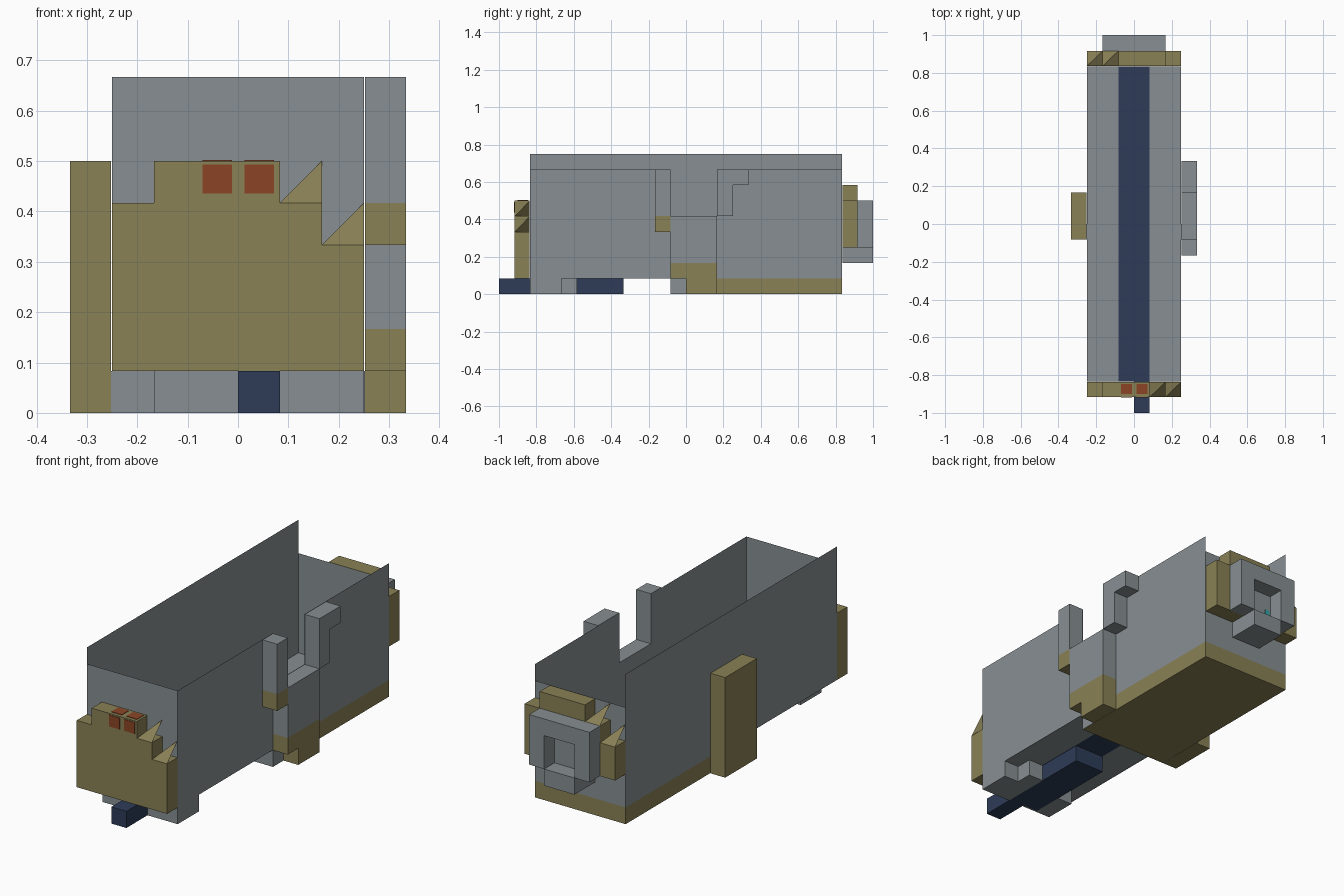
import bpy, bmesh, math

if "Cube" in bpy.data.objects:
    bpy.data.objects.remove(bpy.data.objects["Cube"])

U = 1 / 12  # the whole model sits on a grid of twelfths


def material(name, srgb):
    m = bpy.data.materials.new(name)
    lin = [((c / 255 + 0.055) / 1.055) ** 2.4 for c in srgb]
    m.diffuse_color = (*lin, 1)
    m.use_nodes = True
    m.node_tree.nodes["Principled BSDF"].inputs["Base Color"].default_value = m.diffuse_color
    return m


GRAY = material("steel gray", (135, 143, 146))
BROWN = material("olive brown", (138, 129, 86))
NAVY = material("dark navy", (46, 60, 88))
RED = material("rust red", (140, 69, 38))
TEAL = material("teal", (50, 165, 170))


def finish(name, bm, mat):
    me = bpy.data.meshes.new(name)
    bm.to_mesh(me)
    bm.free()
    me.materials.append(mat)
    ob = bpy.data.objects.new(name, me)
    bpy.context.collection.objects.link(ob)
    return ob


def add_box(bm, x0, x1, y0, y1, z0, z1):
    vs = bmesh.ops.create_cube(bm, size=1)["verts"]
    for v in vs:
        v.co.x = (x1 if v.co.x > 0 else x0) * U
        v.co.y = (y1 if v.co.y > 0 else y0) * U
        v.co.z = (z1 if v.co.z > 0 else z0) * U


def box(name, mat, *dims):
    bm = bmesh.new()
    add_box(bm, *dims)
    return finish(name, bm, mat)


def sheet(name, mat, pts):
    bm = bmesh.new()
    bm.faces.new([bm.verts.new([c * U for c in p]) for p in pts])
    return finish(name, bm, mat)


# Thin body walls: left is tallest, right has a notch
sheet("left_wall", GRAY, [(-3, 10, 1), (-3, 10, 9), (-3, -10, 9), (-3, -10, 1)])
right = [(-10, 1), (10, 1), (10, 8), (2, 8), (2, 5), (-1, 5), (-1, 8), (-10, 8)]
sheet("right_wall", GRAY, [(3, y, z) for y, z in right])
sheet("front_wall", GRAY, [(-3, -10, 1), (3, -10, 1), (3, -10, 8), (-3, -10, 8)])
sheet("back_wall", GRAY, [(3, 10, 1), (-3, 10, 1), (-3, 10, 7), (3, 10, 7)])

# Floor strips
for name, mat, x0, x1 in (("floor_left", GRAY, -3, -1), ("floor_middle", NAVY, -1, 1),
                          ("floor_right", GRAY, 1, 3)):
    sheet(name, mat, [(x0, -10, 1.03), (x1, -10, 1.03), (x1, 10, 1.03), (x0, 10, 1.03)])

# Underside: rear base plate, front stepped block, navy keel
plate = box("rear_base", BROWN, -3, 3, -1, 10, 0, 1)
plate.data.materials.append(GRAY)
for f in plate.data.polygons:
    if f.normal.y < -0.5:
        f.material_index = 1
for s, side in ((1, "right"), (-1, "left")):
    x = sorted((s * 3.0, s * 3.02))
    box("base_patch_" + side, GRAY, *x, -1, 0, 0, 1)
box("front_block_outer", GRAY, 2, 3, -10, -8, 0, 1)
box("front_block_right", GRAY, 1, 2, -10, -7, 0, 1)
box("front_block_left", GRAY, -2, -1, -10, -8, 0, 1)
box("front_block_middle", GRAY, -1, 0, -10, -9.9, 0, 1)
box("keel", NAVY, -1, 1, -9.9, -4, 0, 1)
box("keel_tip", NAVY, 0, 1, -12, -9.9, 0, 1)

# Left side post
box("left_post", BROWN, -4, -3.03, -1, 2, 0, 6)

# Right side bracket with post and hook
for name, mat, dims in (
        ("bracket_post_foot", BROWN, (-2, -1, 4, 5)),
        ("bracket_post", GRAY, (-2, -1, 5, 8)),
        ("bracket_body", GRAY, (-1, 2, 2, 5)),
        ("bracket_lower", BROWN, (-1, 2, 1, 2)),
        ("bracket_foot", BROWN, (0, 2, 0, 1)),
        ("bracket_hook_stem", GRAY, (2, 3, 5, 8)),
        ("bracket_hook_tip", GRAY, (3, 4, 7, 8))):
    box(name, mat, 3.03, 4, *dims)


# Jagged end panels: columns topped by two corner spikes
def end_panel(name, base, lift, turn):
    bm = bmesh.new()
    for x0, x1, h in ((-3, -2, 5), (-2, 1, 6), (1, 2, 5), (2, 3, 4)):
        add_box(bm, x0, x1, -11, -10.03, base, h + lift)
    for x, h in ((1, 5 + lift), (2, 4 + lift)):
        a, b, c, d = [bm.verts.new([k * U for k in p]) for p in (
            (x, -11 + 0.0, h), (x + 1, -11, h), (x + 1, -10.03, h + 1), (x, -10.03, h))]
        for f in ((a, b, c), (b, d, c), (a, c, d)):
            bm.faces.new(f)
    bmesh.ops.recalc_face_normals(bm, faces=bm.faces)
    finish(name, bm, BROWN).rotation_euler.z = turn


end_panel("front_panel", 1, 0, 0)
end_panel("back_panel", 3, 1, math.pi)

# Red square lamps on the front and top of the front panel
for i, x in enumerate((-0.84, 0.16)):
    box(f"front_lamp_{i}", RED, x, x + 0.7, -11.03, -11, 5.23, 5.92)
    box(f"top_lamp_{i}", RED, x, x + 0.7, -10.8, -10.15, 6, 6.03)

# Rear handle: two posts, a top bar and a shelf
box("handle_left", GRAY, -2, -1, 11, 12, 3, 6)
box("handle_right", GRAY, 1, 2, 11, 12, 3, 6)
box("handle_top", GRAY, -1, 1, 11, 12, 5, 6)
box("handle_shelf", GRAY, -1, 1, 10.03, 12, 2, 3)
sheet("handle_recess", GRAY, [(1, 11.03, 3), (-1, 11.03, 3), (-1, 11.03, 5), (1, 11.03, 5)])
box("recess_mark", TEAL, -0.9, -0.6, 11.03, 11.06, 3.1, 4)
